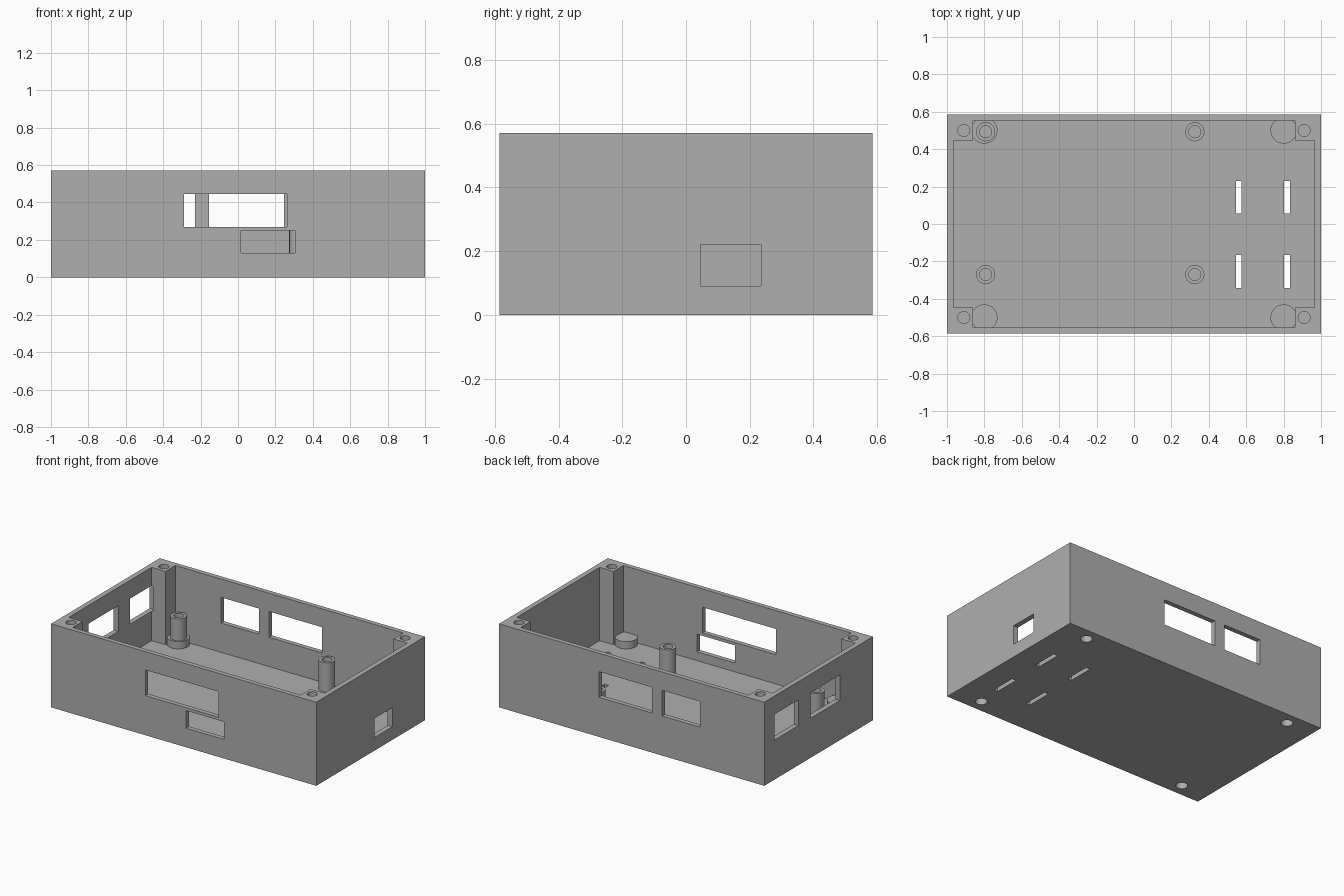
import bpy
import bmesh
from mathutils import Matrix, Vector

if "Cube" in bpy.data.objects:
    bpy.data.objects.remove(bpy.data.objects["Cube"], do_unlink=True)

# Overall dimensions
HX, HY, TOP = 1.0, 0.585, 0.57
INX, INY, FLOOR = 0.965, 0.553, 0.07
BLOCKX, BLOCKY = 0.86, 0.447
CORNERS = [(sx, sy) for sx in (-1, 1) for sy in (-1, 1)]

grey = bpy.data.materials.new("plain grey plastic")
grey.use_nodes = True
COLOR = (0.43, 0.43, 0.43, 1)
grey.diffuse_color = COLOR
grey.node_tree.nodes["Principled BSDF"].inputs["Base Color"].default_value = COLOR


def finish(name, bm):
    mesh = bpy.data.meshes.new(name)
    bm.to_mesh(mesh)
    bm.free()
    mesh.materials.append(grey)
    obj = bpy.data.objects.new(name, mesh)
    bpy.context.collection.objects.link(obj)
    return obj


def box(name, x0, x1, y0, y1, z0, z1):
    bm = bmesh.new()
    size = Matrix.Diagonal((x1 - x0, y1 - y0, z1 - z0, 1))
    mid = Vector((x0 + x1, y0 + y1, z0 + z1)) / 2
    bmesh.ops.create_cube(bm, size=1, matrix=Matrix.Translation(mid) @ size)
    return finish(name, bm)


def cylinder(name, x, y, r, z0, z1):
    bm = bmesh.new()
    bmesh.ops.create_cone(bm, cap_ends=True, segments=40, radius1=r, radius2=r,
                          depth=z1 - z0,
                          matrix=Matrix.Translation((x, y, (z0 + z1) / 2)))
    return finish(name, bm)


def combine(target, tool, operation):
    mod = target.modifiers.new(operation.lower(), "BOOLEAN")
    mod.operation = operation
    mod.solver = "EXACT"
    mod.object = tool
    bpy.context.view_layer.objects.active = target
    bpy.ops.object.modifier_apply(modifier=mod.name)
    bpy.data.objects.remove(tool, do_unlink=True)


def cut(tool):
    combine(tray, tool, "DIFFERENCE")


def add(tool):
    combine(tray, tool, "UNION")


# Open tray whose cavity leaves a square block in every corner
tray = box("enclosure_tray", -HX, HX, -HY, HY, 0, TOP)
cavity = box("cavity", -INX, INX, -BLOCKY, BLOCKY, FLOOR, TOP + 0.1)
combine(cavity, box("cavity_wide", -BLOCKX, BLOCKX, -INY, INY, FLOOR, TOP + 0.1), "UNION")
cut(cavity)

# Raised floor pads beside the corner blocks
for sx, sy in CORNERS:
    add(cylinder("floor_pad", sx * 0.80, sy * 0.50, 0.07, 0.03, 0.12))

# Board standoffs with screw holes
for x in (-0.793, 0.325):
    for y in (-0.27, 0.493):
        add(cylinder("standoff", x, y, 0.051, 0.04, 0.27))
        cut(cylinder("standoff_hole", x, y, 0.032, 0.14, 0.35))

# Lid screw holes and underside pockets
for sx, sy in CORNERS:
    cut(cylinder("lid_screw_hole", sx * 0.91, sy * 0.50, 0.032, 0.25, TOP + 0.1))
    cut(cylinder("foot_pocket", sx * 0.80, sy * 0.50, 0.037, -0.1, 0.085))

# Front and back wall openings: side, x range, z range
for side, x0, x1, z0, z1 in ((-1, -0.29, 0.263, 0.27, 0.445),
                             (-1, 0.017, 0.305, 0.13, 0.25),
                             (1, -0.155, 0.247, 0.27, 0.445),
                             (1, -0.515, -0.23, 0.27, 0.445)):
    cut(box("wall_opening", x0, x1, side * 0.57 - 0.05, side * 0.57 + 0.05, z0, z1))

# End wall openings: side, y range, z range
for side, y0, y1, z0, z1 in ((1, 0.045, 0.235, 0.09, 0.22),
                             (-1, -0.23, 0.088, 0.27, 0.445),
                             (-1, 0.217, 0.44, 0.27, 0.445),
                             (-1, 0.217, 0.473, 0.27, 0.445)):
    reach = 0.03 if y1 < BLOCKY else 0.025
    cut(box("end_opening", side * 0.98 - reach, side * 0.98 + reach, y0, y1, z0, z1))

# Floor strap slots
for x in (0.56, 0.818):
    for y in (-0.253, 0.143):
        cut(box("floor_slot", x - 0.015, x + 0.015, y - 0.088, y + 0.088, -0.1, 0.2))

# Keep edges crisp, round parts smooth
bpy.ops.object.select_all(action="DESELECT")
tray.select_set(True)
bpy.context.view_layer.objects.active = tray
bpy.ops.object.shade_smooth_by_angle(angle=0.5)
